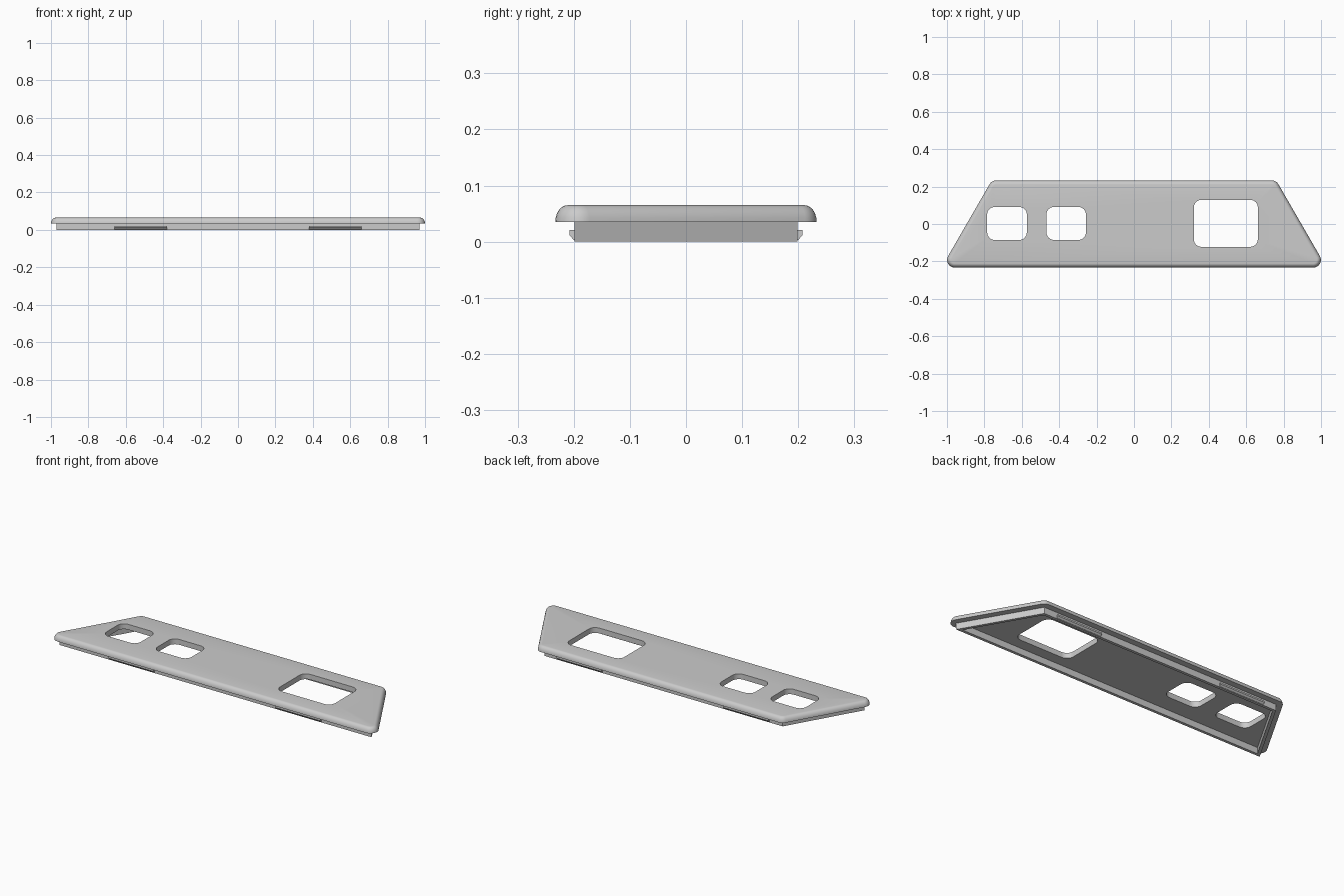
import bpy, bmesh, math
from mathutils import Vector

cube = bpy.data.objects.get("Cube")
if cube:
    bpy.data.objects.remove(cube, do_unlink=True)

grey = bpy.data.materials.new("light grey plastic")
grey.use_nodes = True
grey.diffuse_color = (0.6, 0.6, 0.6, 1)
grey.node_tree.nodes["Principled BSDF"].inputs["Base Color"].default_value = (0.6, 0.6, 0.6, 1)

SLOPE = math.tan(math.radians(30))   # lean of the two short ends
UNDER, TOP = 0.035, 0.065            # plate heights


def trapezoid(inset):
    """Corners of the plate's sharp outline, moved inwards by inset."""
    y = 0.233 - inset
    shift = inset / math.cos(math.radians(30))
    low = 0.895 - shift + y * SLOPE
    high = 0.895 - shift - y * SLOPE
    return [Vector(p) for p in ((-low, -y), (low, -y), (high, y), (-high, y))]


def rounded(corners, radius, steps=8):
    """Round each corner of a convex counter-clockwise outline."""
    points = []
    for i, c in enumerate(corners):
        a = (corners[i - 1] - c).normalized()
        b = (corners[(i + 1) % len(corners)] - c).normalized()
        half = a.angle(b) / 2
        centre = c + (a + b).normalized() * radius / math.sin(half)
        start = math.atan2(-a.x, a.y) + math.pi
        start = math.atan2(a.x, -a.y)    # outward normal of the incoming side
        sweep = math.pi - 2 * half
        for k in range(steps + 1):
            t = start + sweep * k / steps
            # normal of the incoming side points right of the travel direction
            points.append(centre + radius * Vector((math.cos(t + math.pi / 2 - math.pi / 2), math.sin(t))))
    return points


def normal_rounded(corners, radius, steps=8):
    """Rounded outline whose arcs start at the outward normal of each side."""
    points = []
    for i, c in enumerate(corners):
        along = (c - corners[i - 1]).normalized()
        leave = (corners[(i + 1) % len(corners)] - c).normalized()
        half = (-along).angle(leave) / 2
        centre = c + (leave - along).normalized() * radius / math.sin(half)
        start = math.atan2(-along.x, along.y)
        for k in range(steps + 1):
            t = start + (math.pi - 2 * half) * k / steps
            points.append(centre + radius * Vector((math.cos(t), math.sin(t))))
    return points


def ring(bm, points, z):
    return [bm.verts.new((p.x, p.y, z)) for p in points]


def bridge(bm, a, b):
    for i in range(len(a)):
        j = (i + 1) % len(a)
        bm.faces.new((a[i], a[j], b[j], b[i]))


def fill(bm, loops):
    """Flat face bounded by an outer loop and any hole loops."""
    edges = []
    for loop in loops:
        for i, v in enumerate(loop):
            edges.append(bm.edges.get((v, loop[i - 1])))
    bmesh.ops.triangle_fill(bm, edges=edges, use_beauty=True)


def finish(bm, name, smooth=False):
    bmesh.ops.recalc_face_normals(bm, faces=bm.faces)
    mesh = bpy.data.meshes.new(name)
    bm.to_mesh(mesh)
    bm.free()
    mesh.materials.append(grey)
    obj = bpy.data.objects.new(name, mesh)
    bpy.context.collection.objects.link(obj)
    if smooth:
        bpy.ops.object.select_all(action='DESELECT')
        obj.select_set(True)
        bpy.context.view_layer.objects.active = obj
        bpy.ops.object.shade_smooth_by_angle(angle=math.radians(30))
    return obj


# Face plate: domed rim and three rounded windows
bm = bmesh.new()
rings = []
for k in range(7):
    t = math.pi / 2 * k / 6
    inset = 0.022 * (1 - math.cos(t))
    z = UNDER + (TOP - UNDER) * math.sin(t)
    rings.append(ring(bm, normal_rounded(trapezoid(inset), 0.041 - inset), z))
for a, b in zip(rings, rings[1:]):
    bridge(bm, a, b)
lower, upper = [rings[0]], [rings[-1]]
for x0, x1, y0, y1 in ((-0.785, -0.573, -0.085, 0.091),
                       (-0.468, -0.257, -0.085, 0.091),
                       (0.32, 0.662, -0.122, 0.129)):
    box = [Vector(p) for p in ((x0, y0), (x1, y0), (x1, y1), (x0, y1))]
    outline = normal_rounded(box, 0.04)
    lower.append(ring(bm, outline, UNDER))
    upper.append(ring(bm, outline, TOP))
    bridge(bm, lower[-1], upper[-1])
fill(bm, lower)
fill(bm, upper)
finish(bm, "face_plate", smooth=True)

# Skirt: thin wall under the plate
bm = bmesh.new()
outer, inner = trapezoid(0.034), trapezoid(0.05)
loops = [ring(bm, outer, UNDER), ring(bm, outer, 0),
         ring(bm, inner, 0), ring(bm, inner, UNDER)]
for i in range(4):
    bridge(bm, loops[i], loops[(i + 1) % 4])
finish(bm, "skirt_wall")

# Snap clips: wedge strips on the front and back walls
for side, word in ((-1, "front"), (1, "back")):
    for x, hand in ((-0.52, "right"), (0.52, "left")):
        bm = bmesh.new()
        profile = ((0.197, 0.003), (0.2, 0.003), (0.208, 0.012), (0.208, 0.021), (0.197, 0.021))
        ends = [[bm.verts.new((x + dx, side * y, z)) for y, z in profile]
                for dx in (-0.14, 0.14)]
        bridge(bm, *ends)
        for end in ends:
            bm.faces.new(end)
        finish(bm, f"{word}_{hand}_clip")
